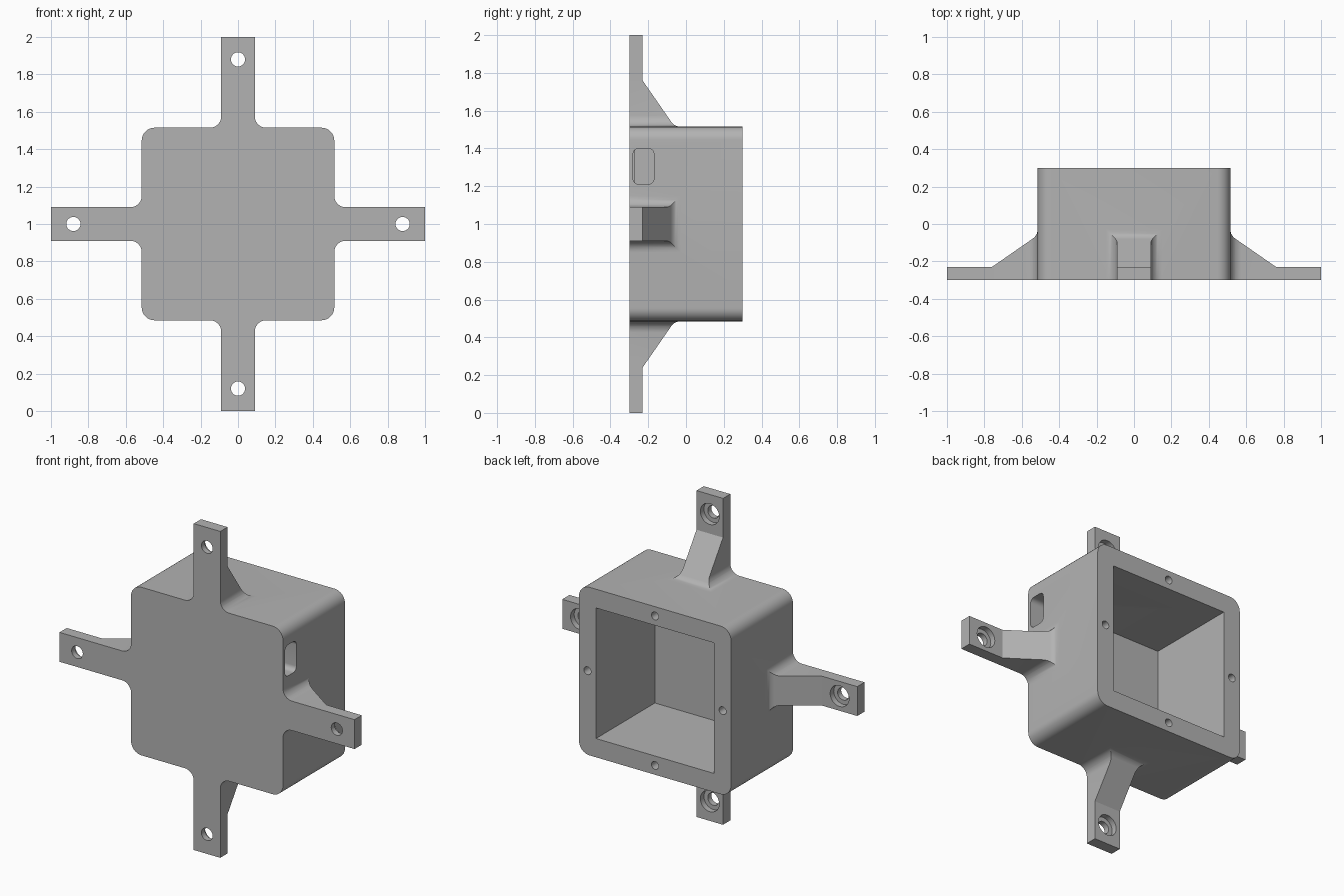
import bpy
import bmesh
from math import sin, cos, tan, atan2, pi
from mathutils import Matrix, Vector

cube = bpy.data.objects.get("Cube")
if cube:
    bpy.data.objects.remove(cube, do_unlink=True)

HALF, FRONT, BACK = 0.515, -0.3, 0.3      # enclosure half width and depth limits
ARM_W, ARM_Y, R = 0.09, -0.23, 0.06       # arm half width, back face, fillet radius
RAMP_X, RAMP_Y = 0.76, -0.06              # ramp foot, ramp height at the wall
CENTRE = Matrix.Translation((0, 0, 1))
TURNS = [CENTRE @ Matrix.Rotation(i * pi / 2, 4, "Y") for i in range(4)]

grey = bpy.data.materials.new("Grey plastic")
grey.use_nodes = True
colour = (0.45, 0.45, 0.45, 1)
grey.diffuse_color = colour
grey.node_tree.nodes["Principled BSDF"].inputs["Base Color"].default_value = colour


def loft(name, rings, matrix):
    """Closed solid through a list of equal-length rings."""
    bm = bmesh.new()
    loops = [[bm.verts.new(matrix @ Vector(p)) for p in ring] for ring in rings]
    for a, b in zip(loops, loops[1:]):
        for i in range(len(a)):
            j = (i + 1) % len(a)
            bm.faces.new((a[i], a[j], b[j], b[i]))
    bm.faces.new(loops[0])
    bm.faces.new(loops[-1])
    bmesh.ops.recalc_face_normals(bm, faces=bm.faces)
    mesh = bpy.data.meshes.new(name)
    bm.to_mesh(mesh)
    bm.free()
    mesh.materials.append(grey)
    obj = bpy.data.objects.new(name, mesh)
    bpy.context.collection.objects.link(obj)
    return obj


def rounded(hw, hh, r, steps=8):
    """Outline of a rounded rectangle."""
    pts = []
    for q, (sx, sy) in enumerate([(1, 1), (-1, 1), (-1, -1), (1, -1)]):
        for k in range(steps + 1):
            a = (q + k / steps) * pi / 2
            pts.append((sx * (hw - r) + r * cos(a), sy * (hh - r) + r * sin(a)))
    return pts


def prism(name, outline, y0, y1, matrix=CENTRE):
    return loft(name, [[(u, y, v) for u, v in outline] for y in (y0, y1)], matrix)


def drill(name, x, r, y0, y1, matrix):
    ring = [(x + r * cos(k * pi / 16), r * sin(k * pi / 16)) for k in range(32)]
    return prism(name, ring, y0, y1, matrix)


def combine(obj, other, operation):
    bpy.context.view_layer.objects.active = obj
    mod = obj.modifiers.new(operation.title(), "BOOLEAN")
    mod.operation, mod.solver, mod.object = operation, "EXACT", other
    bpy.ops.object.modifier_apply(modifier=mod.name)
    bpy.data.objects.remove(other, do_unlink=True)


def arm_rings():
    """Rectangular sections from inside the wall out to the arm tip."""
    slope = atan2(RAMP_Y - ARM_Y, RAMP_X - HALF)
    tangent = R * tan((pi / 2 - slope) / 2)
    ramp_end = tangent * cos(slope)
    offsets = {R * (1 - cos(k * pi / 16)) for k in range(9)} | {ramp_end}
    sections = []
    for d in sorted(offsets):
        width = ARM_W + R - (R * R - max(R - d, 0) ** 2) ** 0.5
        if d < ramp_end:
            top = RAMP_Y + tangent - (R * R - (R - d) ** 2) ** 0.5
        else:
            top = RAMP_Y - d * tan(slope)
        sections.append((HALF + d, width, top))
    first = (HALF - 0.06,) + sections[0][1:]
    sections = [first] + sections + [(RAMP_X, ARM_W, ARM_Y), (1, ARM_W, ARM_Y)]
    return [[(x, FRONT, -w), (x, FRONT, w), (x, t, w), (x, t, -w)]
            for x, w, t in sections]


# Enclosure shell with the four mounting arms
body = prism("mounting_box", rounded(HALF, HALF, 0.07), FRONT, BACK)
for turn in TURNS:
    combine(body, loft("arm", arm_rings(), turn), "UNION")

# Cavity open to the back
square = [(0.4, 0.4), (-0.4, 0.4), (-0.4, -0.4), (0.4, -0.4)]
combine(body, prism("cavity_cutter", square, -0.27, 0.4), "DIFFERENCE")

# Counterbored arm holes and blind screw holes in the rim
for turn in TURNS:
    combine(body, drill("hole_cutter", 0.88, 0.038, -0.4, 0, turn), "DIFFERENCE")
    combine(body, drill("bore_cutter", 0.88, 0.064, -0.265, 0, turn), "DIFFERENCE")
    combine(body, drill("screw_cutter", 0.458, 0.024, 0.1, 0.4, turn), "DIFFERENCE")

# Cable slot through the left wall
slot = [(x, u - 0.225, v + 0.305) for x in (0.38, 0.6)
        for u, v in rounded(0.055, 0.095, 0.03)]
half = len(slot) // 2
combine(body, loft("slot_cutter", [slot[:half], slot[half:]], CENTRE), "DIFFERENCE")

# Merge coplanar leftovers and shade
bm = bmesh.new()
bm.from_mesh(body.data)
bmesh.ops.remove_doubles(bm, verts=bm.verts, dist=0.0001)
bmesh.ops.dissolve_limit(bm, angle_limit=0.01, verts=bm.verts, edges=bm.edges)
bm.to_mesh(body.data)
bm.free()
bpy.ops.object.select_all(action="DESELECT")
body.select_set(True)
bpy.context.view_layer.objects.active = body
bpy.ops.object.shade_smooth_by_angle(angle=pi / 6)
